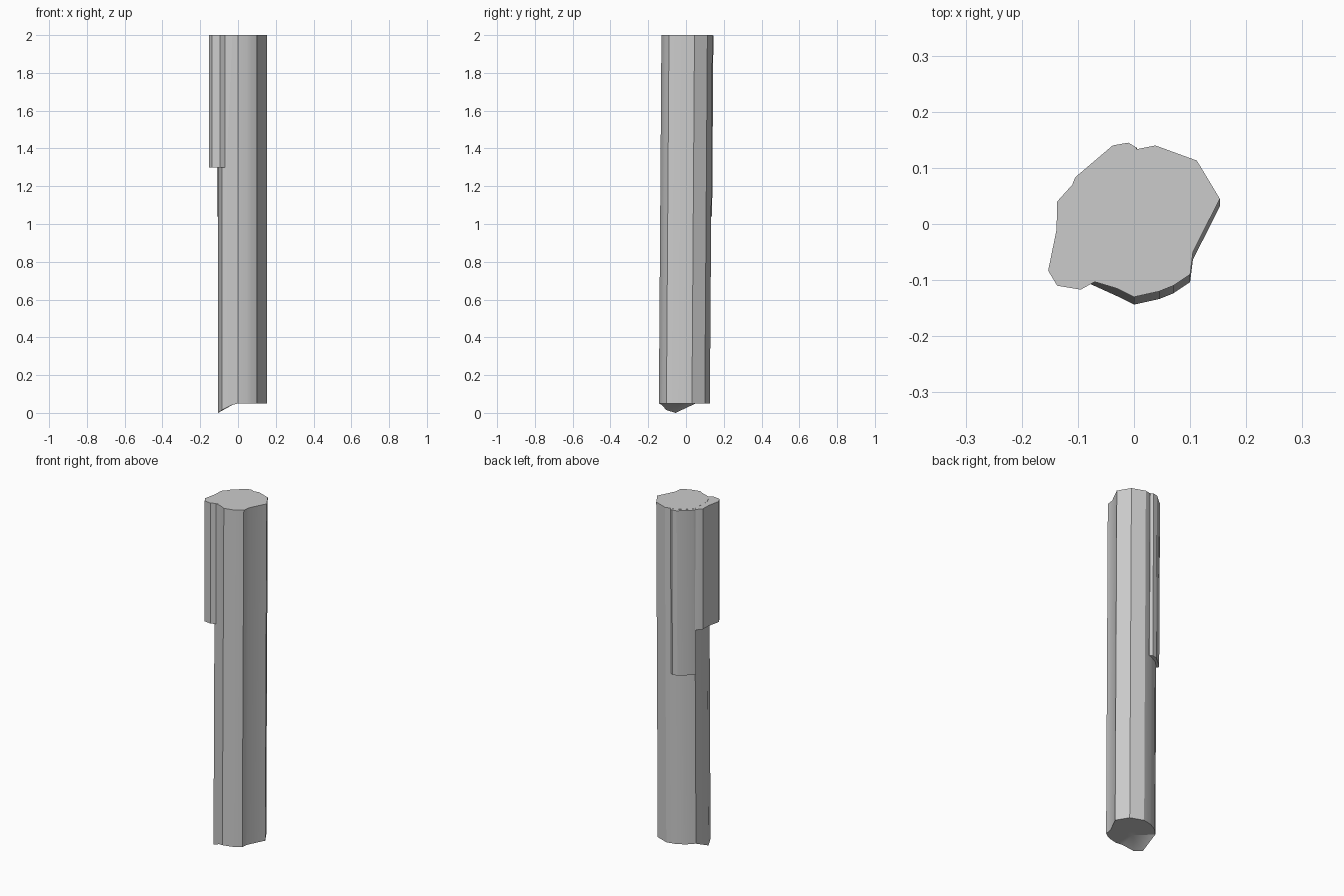
import bpy
import bmesh
import math

cube = bpy.data.objects.get("Cube")
if cube:
    bpy.data.objects.remove(cube, do_unlink=True)

stone = bpy.data.materials.new("grey_stone")
stone.use_nodes = True
GREY = (0.6, 0.6, 0.6, 1.0)
stone.diffuse_color = GREY
stone.node_tree.nodes["Principled BSDF"].inputs["Base Color"].default_value = GREY

LEAN = -0.007  # y drift per unit of descent


def column(name, outline, bottom, top, lean=0.0, hub=None, drops=None):
    """Extrude an anticlockwise outline; hub fans the underside, drops lowers corners."""
    drops = drops or {}
    bm = bmesh.new()
    upper = [bm.verts.new((x, y, top)) for x, y in outline]
    shift = lean * (top - bottom)
    lower = [bm.verts.new((x, y + shift, bottom - drops.get(i, 0)))
             for i, (x, y) in enumerate(outline)]
    centre = bm.verts.new((*hub, bottom)) if hub else None
    count = len(outline)
    for i in range(count):
        j = (i + 1) % count
        bm.faces.new((lower[i], lower[j], upper[j], upper[i]))
        if centre:
            bm.faces.new((centre, lower[j], lower[i]))
    bm.faces.new(upper)
    if not centre:
        bm.faces.new(lower[::-1])
    bmesh.ops.recalc_face_normals(bm, faces=bm.faces)
    mesh = bpy.data.meshes.new(name)
    bm.to_mesh(mesh)
    bm.free()
    mesh.materials.append(stone)
    obj = bpy.data.objects.new(name, mesh)
    bpy.context.collection.objects.link(obj)
    bpy.ops.object.select_all(action="DESELECT")
    obj.select_set(True)
    bpy.context.view_layer.objects.active = obj
    bpy.ops.object.shade_smooth_by_angle(angle=math.radians(30))
    return obj


# Full-height shaft with a broken tip under its right side
shaft = [(-0.03, -0.115), (0, -0.13), (0.045, -0.12), (0.07, -0.11),
         (0.1, -0.09), (0.105, -0.05), (0.153, 0.045), (0.112, 0.113),
         (0.038, 0.14), (-0.012, 0.13), (-0.06, 0.105), (-0.1, 0.065),
         (-0.105, -0.042), (-0.085, -0.09)]
column("main_shaft", shaft, 0.05, 2.0, LEAN, hub=(-0.015, -0.03),
       drops={0: 0.008, 12: 0.05, 13: 0.035})

# Side slab clinging to the upper right side
slab = [(-0.153, -0.083), (-0.137, -0.11), (-0.095, -0.117), (-0.07, -0.103),
        (-0.03, -0.115), (-0.02, -0.025), (-0.06, 0.04), (-0.1, 0.075),
        (-0.11, 0.07), (-0.137, 0.04), (-0.138, -0.01)]
column("side_slab", slab, 1.3, 1.9995)

# Thin ridge down the back
ridge = [(-0.11, 0.07), (-0.08, 0.05), (0.0, 0.11), (0.005, 0.136),
         (-0.01, 0.145), (-0.038, 0.14), (-0.105, 0.083)]
column("back_ridge", ridge, 1.04, 1.999, LEAN)
